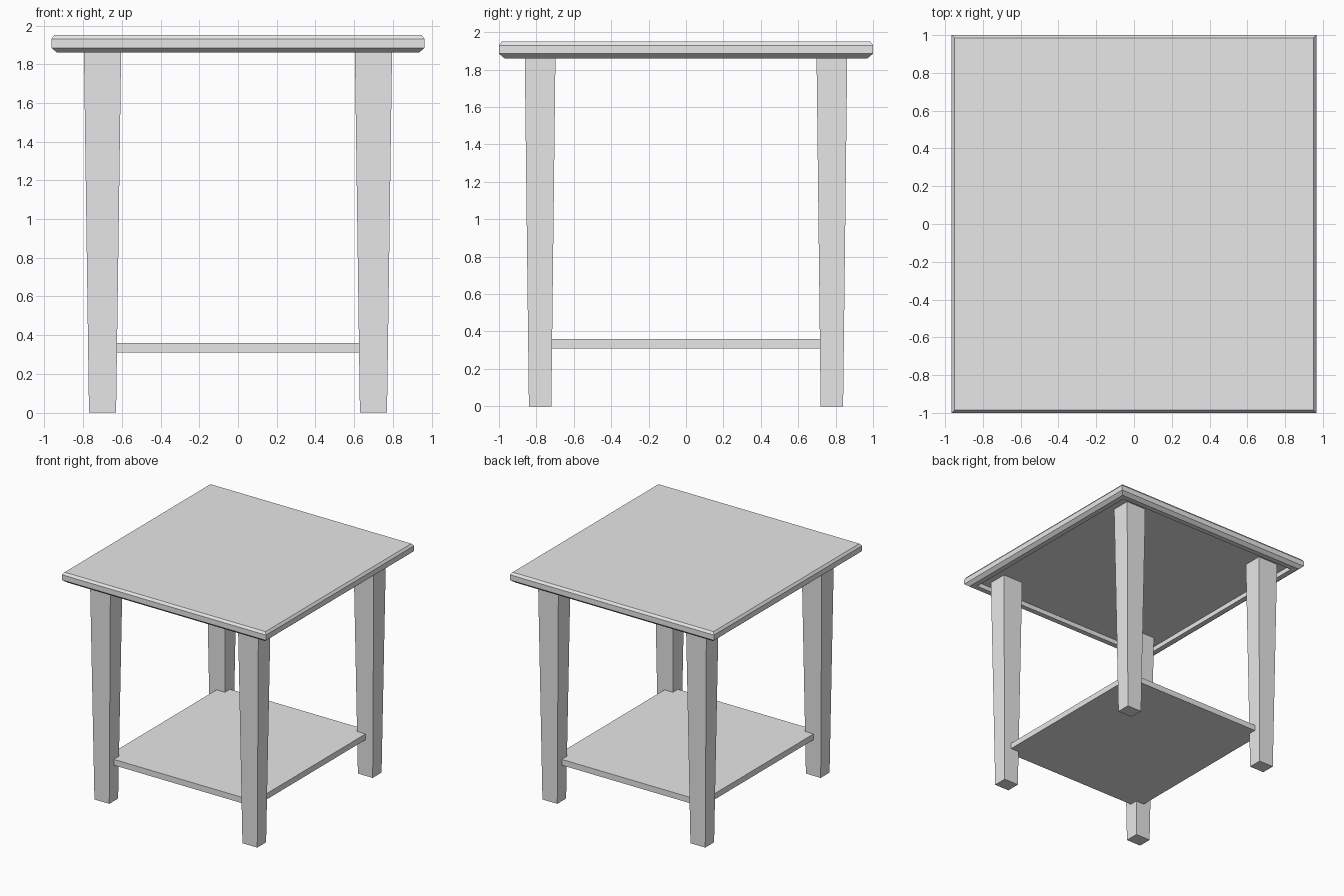
import bpy
import bmesh

cube = bpy.data.objects.get("Cube")
if cube:
    bpy.data.objects.remove(cube, do_unlink=True)

grey = bpy.data.materials.new("plain grey")
grey.use_nodes = True
grey.diffuse_color = (0.8, 0.8, 0.8, 1)
grey.node_tree.nodes["Principled BSDF"].inputs["Base Color"].default_value = (0.8, 0.8, 0.8, 1)


def loft(name, rings, centre=(0, 0)):
    """Stack rectangles (half x, half y, z) into a closed solid."""
    bm = bmesh.new()
    loops = []
    for hx, hy, z in rings:
        corners = ((-hx, -hy), (hx, -hy), (hx, hy), (-hx, hy))
        loops.append([bm.verts.new((centre[0] + x, centre[1] + y, z)) for x, y in corners])
    for low, high in zip(loops, loops[1:]):
        for i in range(4):
            j = (i + 1) % 4
            bm.faces.new((low[i], low[j], high[j], high[i]))
    bm.faces.new(loops[0][::-1])
    bm.faces.new(loops[-1])
    bmesh.ops.recalc_face_normals(bm, faces=bm.faces)
    mesh = bpy.data.meshes.new(name)
    bm.to_mesh(mesh)
    bm.free()
    mesh.materials.append(grey)
    obj = bpy.data.objects.new(name, mesh)
    bpy.context.collection.objects.link(obj)
    return obj


# Table top: chamfered slab with a shallow recess underneath
HX, HY = 0.965, 1.0
profile = [(0.075, 1.9), (0.075, 1.86), (0.03, 1.86), (0, 1.885), (0, 1.93), (0.015, 1.95)]
loft("table_top", [(HX - inset, HY - inset, z) for inset, z in profile])

# Four tapered legs, running up into the recess
for x_side, sx in (("right", -1), ("left", 1)):
    for y_side, sy in (("front", -1), ("back", 1)):
        loft(f"{y_side}_{x_side}_leg",
             [(0.07, 0.06, 0), (0.096, 0.082, 1.86), (0.096, 0.082, 1.905)],
             (sx * 0.7, sy * 0.78))

# Lower shelf, its corners set into the legs
loft("lower_shelf", [(0.705, 0.785, 0.31), (0.705, 0.785, 0.36)])
